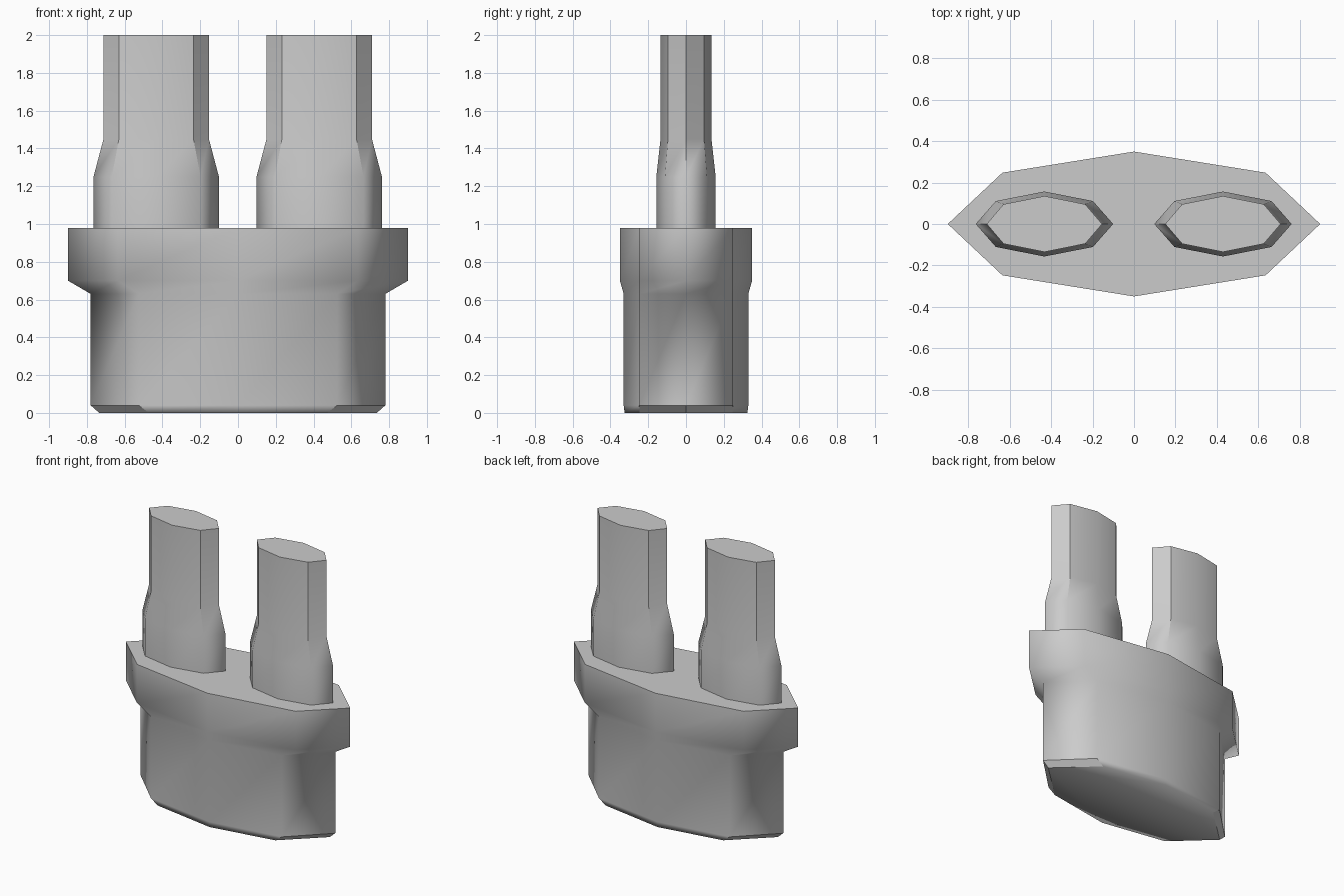
import bpy, bmesh, math

if "Cube" in bpy.data.objects:
    bpy.data.objects.remove(bpy.data.objects["Cube"])


def loft(name, rings, cx, is_sharp):
    """Skin stacked eight-sided rings: (z, tip_x, corner_x, corner_y, side_y)."""
    bm = bmesh.new()
    loops = []
    for z, tx, kx, ky, sy in rings:
        pts = [(tx, 0), (kx, ky), (0, sy), (-kx, ky),
               (-tx, 0), (-kx, -ky), (0, -sy), (kx, -ky)]
        loops.append([bm.verts.new((cx + x, y, z)) for x, y in pts])
    for low, high in zip(loops, loops[1:]):
        for i in range(8):
            j = (i + 1) % 8
            bm.faces.new((low[i], low[j], high[j], high[i]))
    bm.faces.new(loops[0][::-1])
    bm.faces.new(loops[-1])
    bm.normal_update()
    for f in bm.faces:
        f.smooth = True
    for e in bm.edges:
        e.smooth = not is_sharp(e)
    mesh = bpy.data.meshes.new(name)
    bm.to_mesh(mesh)
    bm.free()
    obj = bpy.data.objects.new(name, mesh)
    bpy.context.collection.objects.link(obj)
    return obj


def heights(e):
    return sorted(v.co.z for v in e.verts)


# Plug body: soft sides, crisp deck rim and crisp chamfers at both ends
def body_sharp(e):
    lo, hi = heights(e)
    on_end = max(abs(v.co.x) for v in e.verts) > 0.6
    return lo > 0.97 or (hi < 0.05 and (on_end or lo < hi)
                         and e.verts[0].co.x != 0)


loft("plug_body", [
    (0.00, 0.735, 0.472, 0.246, 0.325),
    (0.04, 0.78, 0.525, 0.248, 0.33),
    (0.63, 0.78, 0.525, 0.248, 0.33),
    (0.70, 0.90, 0.636, 0.248, 0.35),
    (0.98, 0.90, 0.636, 0.248, 0.35),
], 0, body_sharp)


# Two stepped pegs: soft sleeve, faceted taper and shaft
def peg_sharp(e):
    lo, hi = heights(e)
    if hi < 1.0 or lo > 1.99:
        return True
    return hi > 1.3 and e.calc_face_angle(0) > math.radians(30)


def oval(z, rx, ry):
    c = math.sqrt(0.5)
    return (z, rx, rx * c, ry * c, ry)


for side, cx in (("left", -0.433), ("right", 0.43)):
    loft(side + "_peg", [
        oval(0.98, 0.332, 0.157),
        oval(1.25, 0.332, 0.157),
        oval(1.45, 0.279, 0.135),
        oval(2.00, 0.279, 0.135),
    ], cx, peg_sharp)
